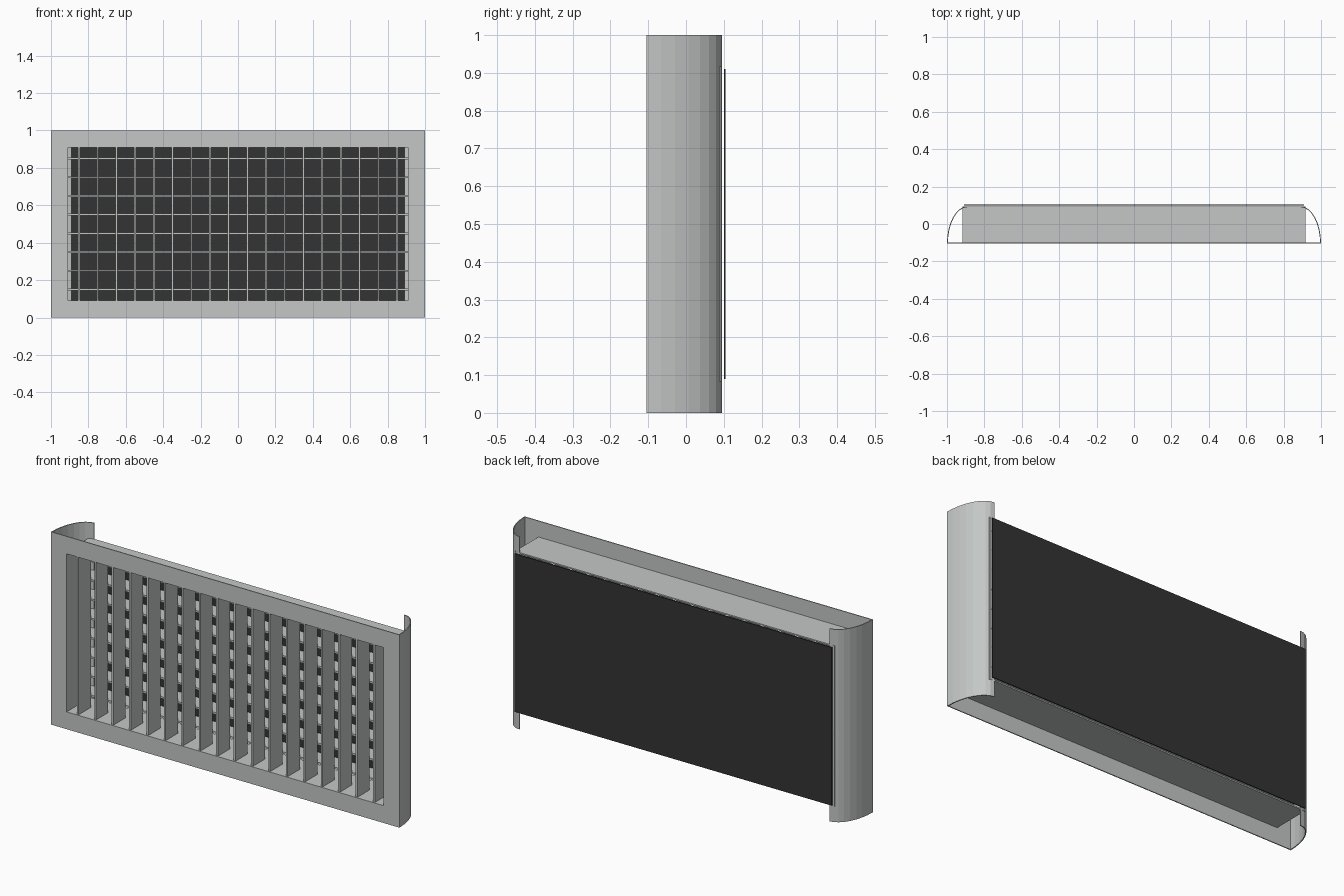
import bpy, bmesh, math

if "Cube" in bpy.data.objects:
    bpy.data.objects.remove(bpy.data.objects["Cube"])


def material(name, rgb):
    m = bpy.data.materials.new(name)
    m.diffuse_color = (*rgb, 1)
    m.use_nodes = True
    m.node_tree.nodes["Principled BSDF"].inputs["Base Color"].default_value = m.diffuse_color
    return m


METAL = material("pale grey metal", (0.55, 0.575, 0.565))
DARK = material("dark backing", (0.034, 0.034, 0.034))


def finish(name, bm, mat):
    bmesh.ops.recalc_face_normals(bm, faces=bm.faces)
    me = bpy.data.meshes.new(name)
    bm.to_mesh(me)
    bm.free()
    me.materials.append(mat)
    ob = bpy.data.objects.new(name, me)
    bpy.context.collection.objects.link(ob)
    return ob


def box(name, x, y, z, mat):
    """Box from (min, max) pairs."""
    bm = bmesh.new()
    bmesh.ops.create_cube(bm, size=1)
    for v in bm.verts:
        v.co = [a + (b - a) * (c + 0.5) for (a, b), c in zip((x, y, z), v.co)]
    return finish(name, bm, mat)


def rect_ring(name, outer, inner, y, mat):
    """Rectangular ring around z = 0.5; outer and inner are half sizes."""
    bm = bmesh.new()
    corners = ((-1, -1), (1, -1), (1, 1), (-1, 1))
    loops = [[bm.verts.new((sx * hx, yy, 0.5 + sz * hz)) for sx, sz in corners]
             for (hx, hz), yy in ((outer, y[0]), (outer, y[1]), (inner, y[1]), (inner, y[0]))]
    for a in range(4):
        p, q = loops[a], loops[(a + 1) % 4]
        for i in range(4):
            j = (i + 1) % 4
            bm.faces.new((p[i], p[j], q[j], q[i]))
    return finish(name, bm, mat)


def wing(name, side):
    """Quarter-ellipse sheet curving back from the front plate."""
    n, t = 8, 0.005
    angles = [math.pi / 2 * i / n for i in range(n + 1)]
    outer = [(0.89 + 0.11 * math.cos(a), -0.105 + 0.2 * math.sin(a)) for a in angles]
    inner = [(0.89 + (0.11 - t) * math.cos(a), -0.105 + (0.2 - t) * math.sin(a)) for a in angles]
    bm = bmesh.new()
    rows = [[bm.verts.new((side * x, y, z)) for x, y in pts]
            for pts, z in ((outer, 0), (outer, 1), (inner, 1), (inner, 0))]
    for a in range(4):
        p, q = rows[a], rows[(a + 1) % 4]
        for i in range(n):
            bm.faces.new((p[i], p[i + 1], q[i + 1], q[i]))
    for i in (0, n):
        bm.faces.new([r[i] for r in rows])
    return finish(name, bm, METAL)


# Front frame, duct sleeve and curved side wings
rect_ring("front_frame", (1.0, 0.5), (0.91, 0.41), (-0.105, -0.1), METAL)
rect_ring("duct_sleeve", (0.917, 0.417), (0.91, 0.41), (-0.1, 0.093), METAL)
wing("left_wing", -1)
wing("right_wing", 1)

# Vertical louvres in front
for i in range(18):
    x = -0.85 + 0.1 * i
    box(f"vertical_louvre_{i + 1}", (x - 0.005, x + 0.005), (-0.1, 0.0),
        (0.09, 0.91), METAL)

# Horizontal louvres behind
for i in range(8):
    z = 0.15 + 0.1 * i
    box(f"horizontal_louvre_{i + 1}", (-0.91, 0.91), (0.0, 0.093),
        (z - 0.005, z + 0.005), METAL)

# Dark backing panel
box("back_panel", (-0.91, 0.91), (0.1, 0.105), (0.09, 0.91), DARK)
